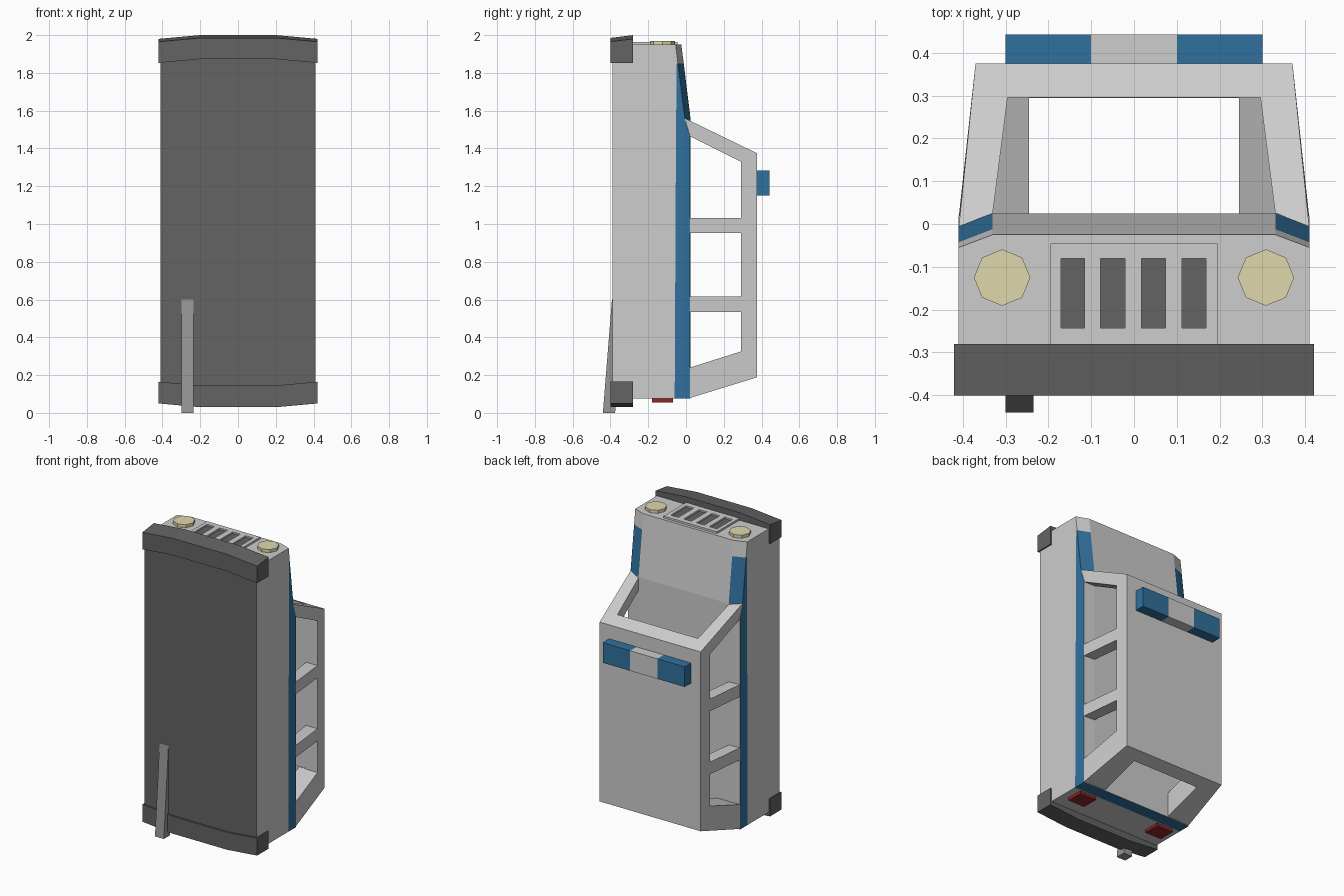
import bpy, bmesh, math

if "Cube" in bpy.data.objects:
    bpy.data.objects.remove(bpy.data.objects["Cube"])


def material(name, rgb):
    m = bpy.data.materials.new(name)
    m.diffuse_color = (*rgb, 1)
    m.use_nodes = True
    m.node_tree.nodes["Principled BSDF"].inputs["Base Color"].default_value = m.diffuse_color
    return m


GREY = material("light_grey", (0.61, 0.61, 0.61))
DARK = material("dark_grey", (0.125, 0.125, 0.125))
BLUE = material("blue", (0.03, 0.165, 0.34))
CREAM = material("cream", (0.74, 0.68, 0.41))
RED = material("dark_red", (0.28, 0.018, 0.018))
STEEL = material("mid_grey", (0.31, 0.31, 0.31))


def finish(name, bm, mats):
    bmesh.ops.recalc_face_normals(bm, faces=bm.faces)
    me = bpy.data.meshes.new(name)
    bm.to_mesh(me)
    bm.free()
    for m in mats:
        me.materials.append(m)
    ob = bpy.data.objects.new(name, me)
    bpy.context.collection.objects.link(ob)
    return ob


def loft(name, rings, mat):
    """Closed solid through rings of 3D points."""
    bm = bmesh.new()
    vs = [[bm.verts.new(p) for p in r] for r in rings]
    n = len(rings[0])
    for a, b in zip(vs, vs[1:]):
        for i in range(n):
            j = (i + 1) % n
            bm.faces.new((a[i], a[j], b[j], b[i]))
    bm.faces.new(vs[0])
    bm.faces.new(vs[-1])
    return finish(name, bm, [mat])


def box(name, x0, x1, y0, y1, z0, z1, mat):
    ring = lambda z: [(x0, y0, z), (x1, y0, z), (x1, y1, z), (x0, y1, z)]
    return loft(name, [ring(z0), ring(z1)], mat)


def cut(target, cutter):
    mod = target.modifiers.new("cut", "BOOLEAN")
    mod.operation, mod.solver, mod.object = "DIFFERENCE", "EXACT", cutter
    bpy.context.view_layer.objects.active = target
    bpy.ops.object.modifier_apply(modifier=mod.name)
    bpy.data.objects.remove(cutter)


# Lower body: stations along its length (z, stripe bottom, shoulder, deck)
stations = [(0.075, -0.06, 0.02, 0.025), (1.47, -0.053, 0.02, 0.025),
            (1.55, -0.052, -0.005, 0.025), (1.85, -0.05, -0.043, -0.012),
            (1.95, -0.06, -0.055, -0.025)]
bm = bmesh.new()
rings = []
for z, low, side, deck in stations:
    half = [(0.41, -0.39), (0.41, low), (0.41, side), (0.33, deck)]
    pts = half + [(-x, y) for x, y in reversed(half)]
    rings.append([bm.verts.new((x, y, z)) for x, y in pts])
for k, (a, b) in enumerate(zip(rings, rings[1:])):
    for i in range(8):
        j = (i + 1) % 8
        f = bm.faces.new((a[i], a[j], b[j], b[i]))
        if i == 7:
            f.material_index = 1                      # underside
        elif (i in (1, 5) and k < 3) or (i in (2, 4) and k == 2):
            f.material_index = 2                      # side stripe and bonnet edge
for r, m in ((rings[0], 2), (rings[-1], 0)):
    bm.faces.new((r[0], r[1], r[6], r[7]))
    bm.faces.new(r[1:7]).material_index = m           # stripe across the tail
finish("lower_body", bm, [GREY, DARK, BLUE])

# Cabin shell with hollow interior and open windows
cabin = loft("cabin", [
    [(-0.409, 0.018, 0.078), (0.409, 0.018, 0.078), (0.409, -0.006, 1.56), (-0.409, -0.006, 1.56)],
    [(-0.37, 0.375, 0.188), (0.37, 0.375, 0.188), (0.37, 0.375, 1.375), (-0.37, 0.375, 1.375)]], GREY)
cut(cabin, loft("interior_cutter", [
    [(-0.346, -0.1, 0.202), (0.346, -0.1, 0.202), (0.346, -0.1, 1.9), (-0.346, -0.1, 1.9)],
    [(-0.295, 0.295, 0.327), (0.295, 0.295, 0.327), (0.295, 0.295, 1.9), (-0.295, 0.295, 1.9)]], GREY))
cut(cabin, box("rear_window_cutter", -0.245, 0.245, -0.1, 0.294, -0.2, 0.6, GREY))
# side windows: (z at bottom rear, z at bottom front, z at top rear, z at top front)
for b0, b1, t0, t1 in ((0.202, 0.535, 0.325, 0.535), (0.615, 0.953, 0.615, 0.953),
                       (1.033, 1.525, 1.033, 1.33)):
    cut(cabin, loft("side_window_cutter", [
        [(x, -0.1, b0), (x, -0.1, b1), (x, 0.29, t1), (x, 0.29, t0)] for x in (-0.6, 0.6)], GREY))

# Bumpers, slightly bowed
front, rear = [], []
for x, bow in ((-0.42, 0), (-0.2, 0.02), (0.2, 0.02), (0.42, 0)):
    zi, zo = 1.853 + bow, 1.98 + bow
    front.append([(x, -0.4, zi), (x, -0.4, zo - 0.015), (x, -0.28, zo), (x, -0.28, zi)])
    zi, zo = 0.165 - bow, 0.05 - bow
    rear.append([(x, -0.4, zi), (x, -0.4, zo), (x, -0.28, zo), (x, -0.28, zi)])
loft("front_bumper", front, DARK)
loft("rear_bumper", rear, DARK)

# Grille: dark backing with a grey frame and bars
box("grille_backing", -0.19, 0.19, -0.275, -0.06, 1.945, 1.953, DARK)
edges = [-0.195, -0.171, -0.115, -0.078, -0.021, 0.017, 0.073, 0.112, 0.168, 0.195]
for a, b in zip(edges[::2], edges[1::2]):
    box("grille_bar", a, b, -0.243, -0.08, 1.945, 1.963, GREY)
for y0, y1 in ((-0.28, -0.243), (-0.08, -0.045)):
    box("grille_rail", -0.195, 0.195, y0, y1, 1.945, 1.963, GREY)

# Headlights and tail lights
for s in (-1, 1):
    loft("headlight", [[(s * 0.308 + 0.066 * math.cos(i * math.pi / 4),
                         -0.125 + 0.066 * math.sin(i * math.pi / 4), z)
                        for i in range(8)] for z in (1.94, 1.97)], CREAM)
    box("tail_light", s * 0.3 - 0.06, s * 0.3 + 0.06, -0.18, -0.07, 0.056, 0.08, RED)

# Roof light bar
for name, a, b, m in (("left_lamp", -0.3, -0.1, BLUE), ("lamp_centre", -0.1, 0.1, GREY),
                      ("right_lamp", 0.1, 0.3, BLUE)):
    box(name, a, b, 0.37, 0.442, 1.15, 1.283, m)

# Exhaust pipe, sloping away from the underside
loft("exhaust_pipe", [[(-0.3, a, z), (-0.235, a, z), (-0.235, b, z), (-0.3, b, z)]
                      for z, a, b in ((0, -0.44, -0.375), (0.6, -0.392, -0.35))], STEEL)
